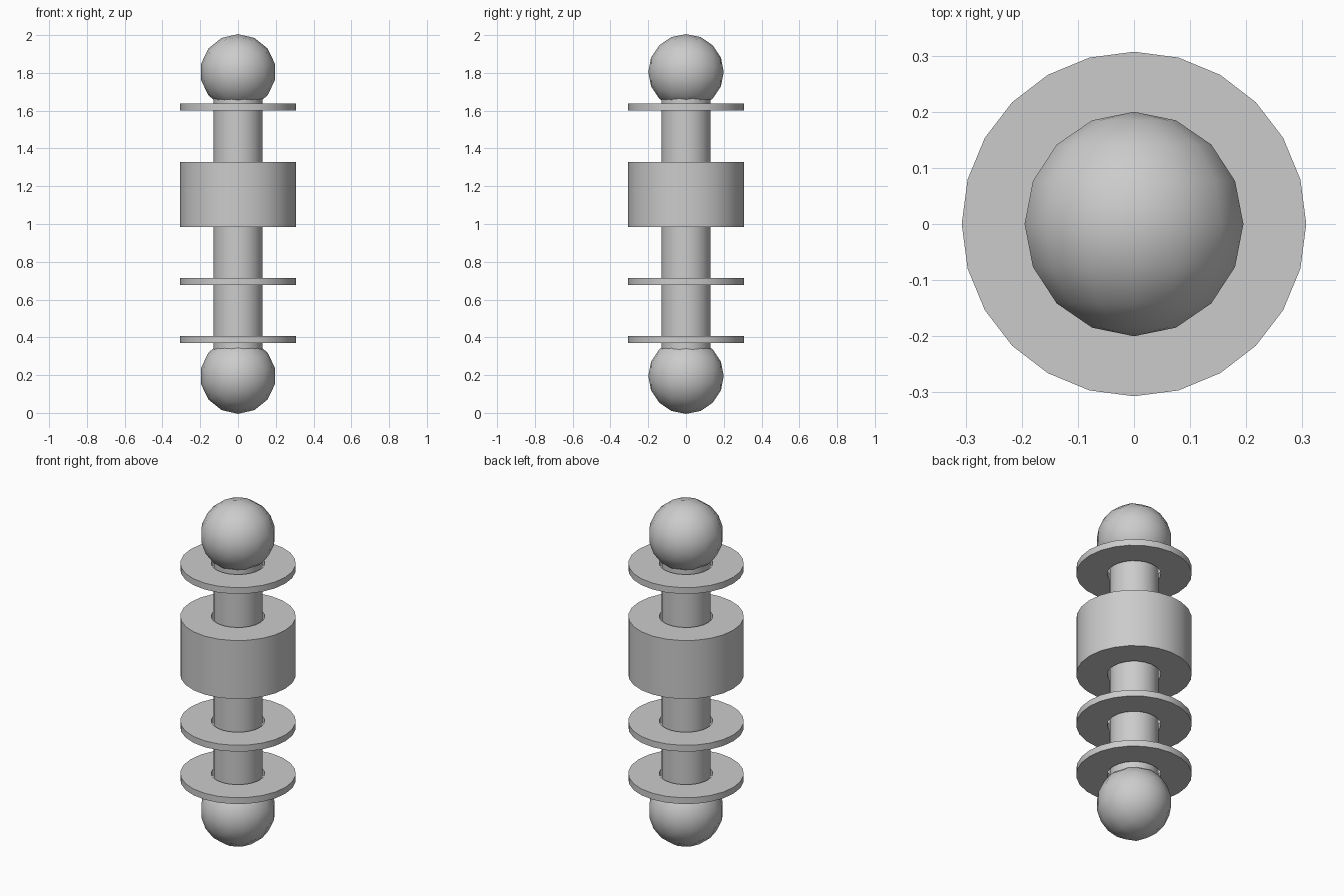
import bpy, bmesh, math
from mathutils import Matrix

cube = bpy.data.objects.get("Cube")
if cube:
    bpy.data.objects.remove(cube)

SIDES = 24
RING_RADIUS, HOLE_RADIUS, SHAFT_RADIUS = 0.307, 0.142, 0.13
BALL_RADIUS, BALL_HEIGHT = 0.2, 0.195

grey = bpy.data.materials.new("plain grey")
grey.use_nodes = True
grey.diffuse_color = (0.6, 0.6, 0.6, 1)
grey.node_tree.nodes["Principled BSDF"].inputs["Base Color"].default_value = grey.diffuse_color


def finish(name, bm):
    """Turn a bmesh into a named, smooth-shaded object."""
    bmesh.ops.recalc_face_normals(bm, faces=bm.faces)
    mesh = bpy.data.meshes.new(name)
    bm.to_mesh(mesh)
    bm.free()
    mesh.materials.append(grey)
    obj = bpy.data.objects.new(name, mesh)
    bpy.context.collection.objects.link(obj)
    bpy.ops.object.select_all(action="DESELECT")
    obj.select_set(True)
    bpy.context.view_layer.objects.active = obj
    bpy.ops.object.shade_smooth_by_angle(angle=math.radians(30))


def ring(name, bottom, top):
    """Spin a rectangular section into a flat washer or a thick sleeve."""
    bm = bmesh.new()
    section = [(HOLE_RADIUS, bottom), (RING_RADIUS, bottom),
               (RING_RADIUS, top), (HOLE_RADIUS, top)]
    verts = [bm.verts.new((0, r, z)) for r, z in section]
    edges = [bm.edges.new((verts[i - 1], verts[i])) for i in range(len(verts))]
    bmesh.ops.spin(bm, geom=verts + edges, axis=(0, 0, 1), cent=(0, 0, 0),
                   angle=math.tau, steps=SIDES, use_merge=True)
    bmesh.ops.remove_doubles(bm, verts=bm.verts, dist=0.0001)
    finish(name, bm)


def ball(name, z):
    """Coarse ball with its poles facing front and back."""
    bm = bmesh.new()
    turn = Matrix.Translation((0, 0, z)) @ Matrix.Rotation(math.pi / 2, 4, "X")
    bmesh.ops.create_uvsphere(bm, u_segments=14, v_segments=8,
                              radius=BALL_RADIUS, matrix=turn)
    finish(name, bm)


# Central shaft, ending inside the balls
bm = bmesh.new()
bmesh.ops.create_cone(bm, cap_ends=True, segments=SIDES, radius1=SHAFT_RADIUS,
                      radius2=SHAFT_RADIUS, depth=2 - 2 * BALL_HEIGHT,
                      matrix=Matrix.Translation((0, 0, 1)))
finish("shaft", bm)

# End balls
ball("bottom_ball", BALL_HEIGHT)
ball("top_ball", 2 - BALL_HEIGHT)

# Washers and sleeve around the shaft
ring("lower_washer", 0.37, 0.407)
ring("middle_washer", 0.677, 0.714)
ring("sleeve", 0.985, 1.327)
ring("upper_washer", 1.6, 1.637)
